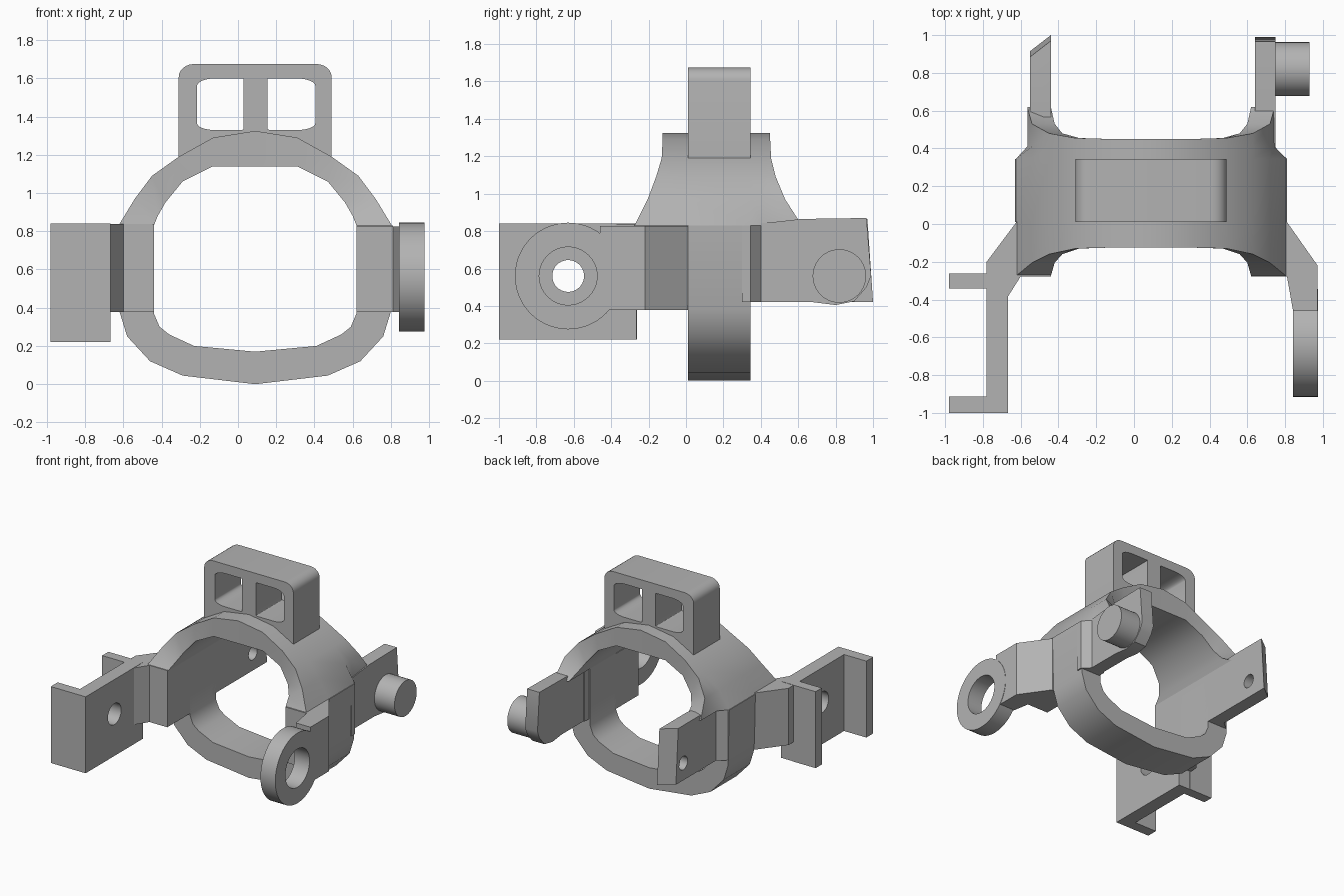
import bpy, bmesh, math
from mathutils import Vector

if "Cube" in bpy.data.objects:
    bpy.data.objects.remove(bpy.data.objects["Cube"])

CX = 0.09          # middle of the ring
Y0, Y1 = 0.01, 0.345
AXES = {'x': lambda u, v, w: (w, u, v),    # outline in y,z
        'y': lambda u, v, w: (u, w, v),    # outline in x,z
        'z': lambda u, v, w: (u, v, w)}    # outline in x,y

grey = bpy.data.materials.new("plain_grey")
grey.diffuse_color = (0.45, 0.45, 0.45, 1)
grey.use_nodes = True
grey.node_tree.nodes["Principled BSDF"].inputs["Base Color"].default_value = grey.diffuse_color


def finish(name, bm, angle=30):
    bmesh.ops.remove_doubles(bm, verts=bm.verts, dist=1e-5)
    bmesh.ops.recalc_face_normals(bm, faces=bm.faces)
    me = bpy.data.meshes.new(name)
    bm.to_mesh(me)
    bm.free()
    me.materials.append(grey)
    ob = bpy.data.objects.new(name, me)
    bpy.context.collection.objects.link(ob)
    bpy.ops.object.select_all(action='DESELECT')
    ob.select_set(True)
    bpy.context.view_layer.objects.active = ob
    bpy.ops.object.shade_smooth_by_angle(angle=math.radians(angle))
    return ob


def plate(name, axis, lo, hi, outline, holes=(), angle=30):
    """Extrude an outline with holes along an axis."""
    cu = bpy.data.curves.new(name, 'CURVE')
    cu.dimensions, cu.fill_mode, cu.extrude = '2D', 'BOTH', (hi - lo) / 2
    for loop in (outline, *holes):
        sp = cu.splines.new('POLY')
        sp.points.add(len(loop) - 1)
        for p, (u, v) in zip(sp.points, loop):
            p.co = (u, v, 0, 1)
        sp.use_cyclic_u = True
    tmp = bpy.data.objects.new("outline", cu)
    bpy.context.collection.objects.link(tmp)
    me = bpy.data.meshes.new_from_object(tmp.evaluated_get(bpy.context.evaluated_depsgraph_get()))
    bm = bmesh.new()
    bm.from_mesh(me)
    bpy.data.objects.remove(tmp)
    bpy.data.curves.remove(cu)
    bpy.data.meshes.remove(me)
    for v in bm.verts:
        v.co = AXES[axis](v.co.x, v.co.y, v.co.z + (lo + hi) / 2)
    return finish(name, bm, angle)


def rect(a, b, c, d):
    return [(a, c), (b, c), (b, d), (a, d)]


def circle(u, v, r, n=40):
    return [(u + r * math.cos(2 * math.pi * i / n), v + r * math.sin(2 * math.pi * i / n)) for i in range(n)]


def rounded(a, b, c, d, radii, ry=None, n=6):
    """Rectangle with one radius per corner, from bottom left anticlockwise."""
    pts = []
    for k, (u, v, su, sv) in enumerate([(a, c, 1, 1), (b, c, -1, 1), (b, d, -1, -1), (a, d, 1, -1)]):
        r = radii[k]
        if r == 0:
            pts.append((u, v))
            continue
        h = r * (ry or 1)
        for i in range(n + 1):
            t = math.radians(180 + 90 * k + 90 * i / n)
            pts.append((u + su * r + r * math.cos(t), v + sv * h + h * math.sin(t)))
    return pts


# Upper arch: half stations of outer x,z / inner x,z / front y / back y, mirrored
half = [((0.0, 1.325), (0.0, 1.14), -0.125, 0.45),
        ((0.22, 1.29), (0.22, 1.14), -0.125, 0.45),
        ((0.40, 1.19), (0.38, 1.06), -0.13, 0.455),
        ((0.54, 1.09), (0.47, 0.95), -0.16, 0.48),
        ((0.63, 0.97), (0.51, 0.88), -0.205, 0.53),
        ((0.715, 0.83), (0.53, 0.83), -0.275, 0.62)]
stations = [(-1, s) for s in reversed(half[1:])] + [(1, s) for s in half]
bm = bmesh.new()
sections = []
for side, (o, i, yf, yb) in stations:
    ring = []
    for y, limit in ((yf, 9), (Y0, 9), (Y1, 9), (0.41, 0.655), (yb, 0.655)):
        ring.append(bm.verts.new((CX + side * min(o[0], limit), y, o[1])))
    for y in (yb, yf):
        ring.append(bm.verts.new((CX + side * i[0], y, i[1])))
    sections.append(ring)
for a, b in zip(sections, sections[1:]):
    for k in range(7):
        m = (k + 1) % 7
        bm.faces.new((a[k], a[m], b[m], b[k]))
bm.faces.new(sections[0])
bm.faces.new(sections[-1])
finish("upper_arch", bm)

# Lower half of the ring
outer = [(0.72, 0.83), (0.71, 0.38), (0.67, 0.25), (0.55, 0.12), (0.38, 0.045)]
inner = [(0.53, 0.83), (0.53, 0.37), (0.50, 0.30), (0.45, 0.26), (0.32, 0.20)]
mirror = lambda pts: [(CX - x, z) for x, z in pts]
shift = lambda pts: [(CX + x, z) for x, z in pts]
plate("lower_ring", 'y', Y0, Y1,
      shift(outer) + [(CX, 0.0)] + mirror(outer)[::-1]
      + mirror(inner) + [(CX, 0.17)] + shift(inner)[::-1])

# Handle block with two windows
plate("top_handle", 'y', Y0, Y1, rounded(-0.31, 0.49, 1.175, 1.675, (0, 0, 0.08, 0.08), 0.85),
      [rounded(-0.215, 0.03, 1.33, 1.6, (0.09, 0.015, 0, 0.10), 0.4),
       rounded(0.155, 0.405, 1.33, 1.6, (0.015, 0.09, 0.10, 0), 0.4)])

# Front left bracket
plate("left_front_arm", 'z', 0.378, 0.838,
      [(-0.44, 0.03), (-0.44, -0.278), (-0.60, -0.278), (-0.668, -0.385), (-0.72, -0.385),
       (-0.78, -0.30), (-0.78, -0.20), (-0.615, 0.02)])
plate("left_bracket_plate", 'x', -0.78, -0.667, rect(-1.0, -0.265, 0.22, 0.84), [circle(-0.63, 0.56, 0.085)])
for name, a, b in (("outer", -1.0, -0.912), ("inner", -0.342, -0.262)):
    plate(f"left_bracket_{name}_flange", 'z', 0.22, 0.84, rect(-0.98, -0.77, a, b))

# Front right arm and eye
plate("right_front_arm", 'z', 0.378, 0.826,
      [(0.62, 0.03), (0.62, -0.278), (0.81, -0.278), (0.842, -0.46), (0.972, -0.46),
       (0.972, -0.22), (0.81, 0.01)])
plate("right_eye", 'x', 0.842, 0.975, circle(-0.63, 0.56, 0.285, 56), [circle(-0.63, 0.56, 0.155)])

# Back arms, each with a slanted shoulder where it leaves the ring
left = plate("left_back_arm", 'x', -0.55, -0.44,
             [(0.30, 0.42), (1.0, 0.42), (0.97, 0.865), (0.62, 0.865), (0.30, 0.83)],
             [circle(0.82, 0.56, 0.055, 16)])
for v in left.data.vertices:           # mitred tip
    if v.co.x < -0.5 and v.co.y > 0.93:
        v.co.y -= 0.085
plate("right_back_arm", 'x', 0.64, 0.75,
      [(0.30, 0.42), (0.68, 0.42), (0.80, 0.405), (0.90, 0.425), (0.965, 0.50), (0.99, 0.56),
       (0.965, 0.87), (0.62, 0.865), (0.30, 0.83)])
for name, a, b, c in (("left", -0.44, -0.62, -0.55), ("right", 0.63, 0.81, 0.75)):
    plate(name + "_shoulder", 'z', 0.42, 0.83, [(a, 0.30), (b, 0.30), (b, 0.345), (c, 0.40), (a, 0.40)])

# Pin on the right back arm
plate("right_pin", 'x', 0.74, 0.93, circle(0.82, 0.56, 0.143))
